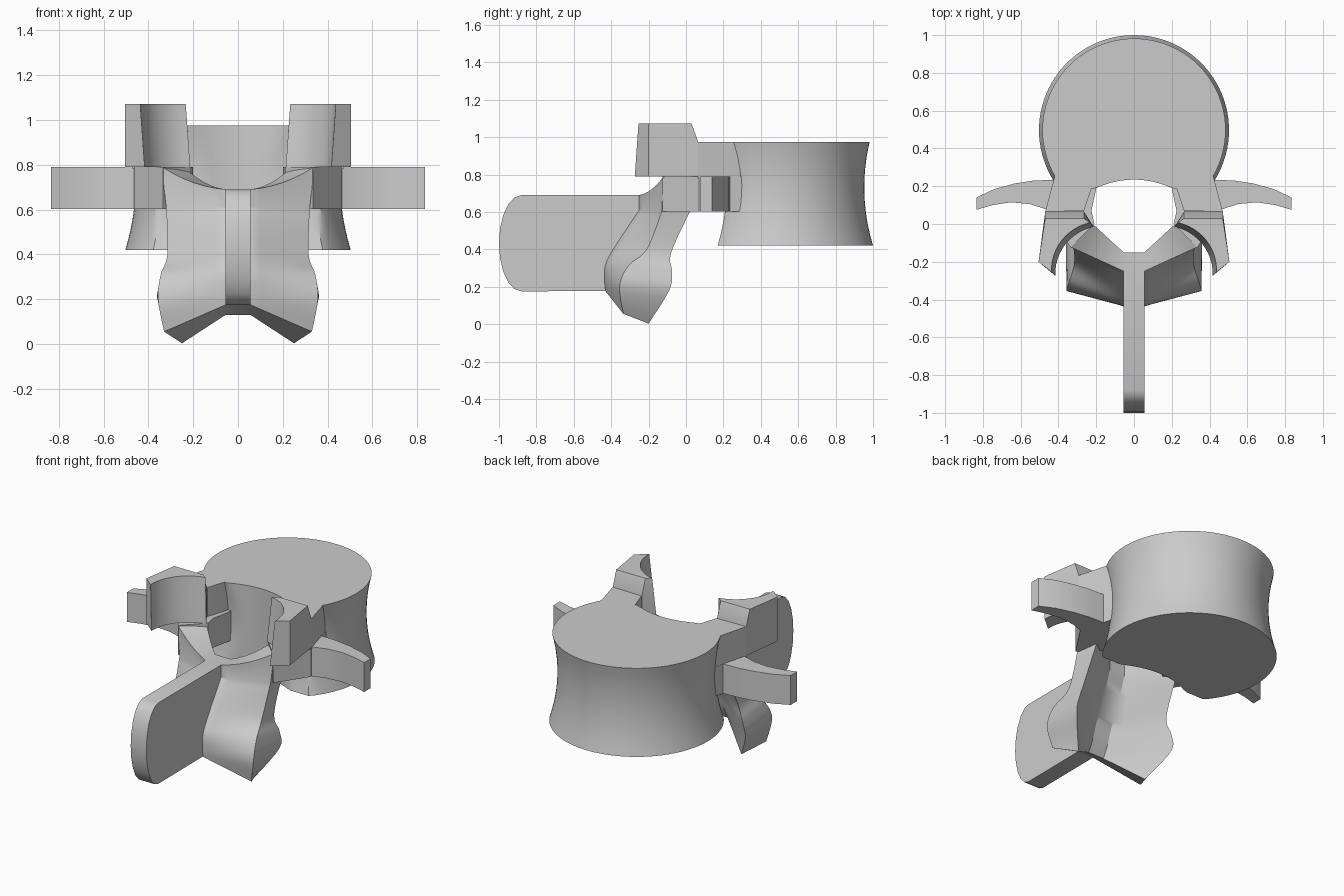
import bpy, bmesh, math
from mathutils import Vector

if "Cube" in bpy.data.objects:
    bpy.data.objects.remove(bpy.data.objects["Cube"])

bone = bpy.data.materials.new("light grey bone")
bone.use_nodes = True
GREY = (0.6, 0.6, 0.6, 1)
bone.diffuse_color = GREY
bone.node_tree.nodes["Principled BSDF"].inputs["Base Color"].default_value = GREY


def finish(name, bm, angle=30):
    bmesh.ops.recalc_face_normals(bm, faces=bm.faces)
    mesh = bpy.data.meshes.new(name)
    bm.to_mesh(mesh)
    bm.free()
    mesh.materials.append(bone)
    ob = bpy.data.objects.new(name, mesh)
    bpy.context.collection.objects.link(ob)
    bpy.ops.object.select_all(action='DESELECT')
    ob.select_set(True)
    bpy.context.view_layer.objects.active = ob
    bpy.ops.object.shade_smooth_by_angle(angle=math.radians(angle))
    return ob


def loft(name, rings, caps=None, angle=30):
    """Skin a stack of closed rings; caps lists index groups, or one n-gon."""
    bm = bmesh.new()
    rows = [[bm.verts.new(p) for p in ring] for ring in rings]
    n = len(rows[0])
    for a, b in zip(rows, rows[1:]):
        for i in range(n):
            j = (i + 1) % n
            bm.faces.new((a[i], a[j], b[j], b[i]))
    for row in (rows[0], rows[-1]):
        for group in caps or [range(n)]:
            bm.faces.new([row[i] for i in group])
    return finish(name, bm, angle)


def pair(name, rings):
    """Left part and its mirrored right twin."""
    for side, s in (("left", 1), ("right", -1)):
        loft(side + "_" + name, [[(s * x, y, z) for x, y, z in r] for r in rings])


def at(points, z):
    return [(x, y, z) for x, y in points]


# Vertebral body: waisted drum with a hollow facing the canal
rings = []
LOW, HIGH, STEPS = 0.42, 0.975, 12
for k in range(STEPS + 1):
    t = k / STEPS
    r = 0.503 - 0.018 * t - 0.15 * t * (1 - t)
    floor = 0.172 + 0.5 - r
    ring = []
    for i in range(96):
        a = math.tau * i / 96
        x, y = r * math.cos(a), 0.497 + r * math.sin(a)
        if y < 0.4:
            y = max(y, floor, 0.235 - 1.1 * x * x)
        ring.append((x, y, LOW + (HIGH - LOW) * t))
    rings.append(ring)
loft("vertebral_body", rings)

# Pedicles: lower block and upper bridge to the body
lower = [(0.335, -0.125), (0.465, 0.07), (0.41, 0.3), (0.2, 0.3), (0.2, 0.19), (0.225, 0.07), (0.21, 0)]
pair("pedicle_base", [at(lower, 0.603), at(lower, 0.79)])
bridge = [(0.47, 0.065), (0.41, 0.29), (0.3, 0.4), (0.2, 0.3), (0.225, 0.19), (0.265, 0.07)]
pair("pedicle_bridge", [at(bridge, 0.78), at(bridge, 0.975)])

# Transverse processes: swept-back curved bars
back_edge = [(0.40, 0.235), (0.53, 0.23), (0.63, 0.215), (0.74, 0.185), (0.835, 0.14)]
front_edge = [(0.835, 0.075), (0.75, 0.1), (0.65, 0.115), (0.55, 0.105), (0.44, 0.07)]
bar = back_edge + front_edge
pair("transverse_process", [at(bar, 0.603), at(bar, 0.79)])


# Superior articular processes: upright horns with a hollow inner facet
def horn(z, shift, back):
    pts = [(0.265, back), (0.47, back), (0.505, -0.2)]
    for i in range(13):
        a = math.radians(-2 + 80 * i / 12)
        pts.append((0.16 + shift + 0.257 * math.cos(a), -0.265 + shift + 0.257 * math.sin(a)))
    return at(pts, z)


pair("superior_process", [horn(0.79, 0, 0.065), horn(0.975, 0.013, 0.065), horn(1.072, 0.02, 0.03)])

# Lamina with inferior articular processes.
# Columns: inner front, outer front, outer back, inner back
keys = [
    [(.055, -.25, .69), (.34, -.12, .79), (.24, .02, .79), (.055, -.15, .69)],
    [(.055, -.25, .61), (.32, -.13, .6), (.30, .02, .6), (.055, -.15, .6)],
    [(.055, -.37, .43), (.315, -.21, .4), (.31, -.08, .38), (.055, -.22, .4)],
    [(.055, -.43, .32), (.345, -.31, .31), (.345, -.075, .28), (.055, -.27, .3)],
    [(.055, -.435, .23), (.357, -.355, .2), (.355, -.09, .18), (.055, -.3, .21)],
    [(.055, -.43, .175), (.33, -.335, .055), (.25, -.2, .003), (.055, -.34, .13)],
]
keys = [[Vector(p) for p in row] for row in keys]


def smooth(p0, p1, p2, p3, t):
    return 0.5 * (2 * p1 + (p2 - p0) * t + (2 * p0 - 5 * p1 + 4 * p2 - p3) * t * t
                  + (3 * p1 - p0 - 3 * p2 + p3) * t ** 3)


rows = [keys[0]]
curve = keys[1:]
for k in range(len(curve) - 1):
    near = [curve[max(0, min(len(curve) - 1, k + d))] for d in (-1, 0, 1, 2)]
    for step in range(5):
        rows.append([smooth(*(row[c] for row in near), step / 5) for c in range(4)])
rows.append(curve[-1])

SEG = 6
rings = []
for k, (A, B, C, D) in enumerate(rows):
    sag = 0.08 if k == 0 else 0
    dip = [Vector((0, 0, -sag * (i / SEG) * (1 - i / SEG))) for i in range(SEG + 1)]
    front = [A.lerp(B, i / SEG) + dip[i] for i in range(SEG + 1)]
    rear = [D.lerp(C, i / SEG) + dip[i] for i in range(SEG + 1)]
    half = front + rear[::-1]
    rings.append(half + [Vector((-p.x, p.y, p.z)) for p in reversed(half)])
n = len(rings[0])
last = n // 2 - 1
caps = [(0, last, last + 1, n - 1)]
for i in range(SEG):
    strip = (i, i + 1, last - i - 1, last - i)
    caps += [strip, tuple(n - 1 - v for v in strip)]
loft("lamina_and_inferior_processes", rings, caps)

# Spinous process: flat blade with a rounded tip
profile = [(-0.2, 0.69), (-0.88, 0.69)]
for i in range(1, 10):
    a = math.pi * i / 10
    profile.append((-0.88 - 0.12 * math.sin(a), 0.4325 + 0.2575 * math.cos(a)))
profile += [(-0.88, 0.175), (-0.42, 0.178), (-0.36, 0.35), (-0.2, 0.6)]
loft("spinous_process", [[(x, y, z) for y, z in profile] for x in (-0.055, 0.055)])
